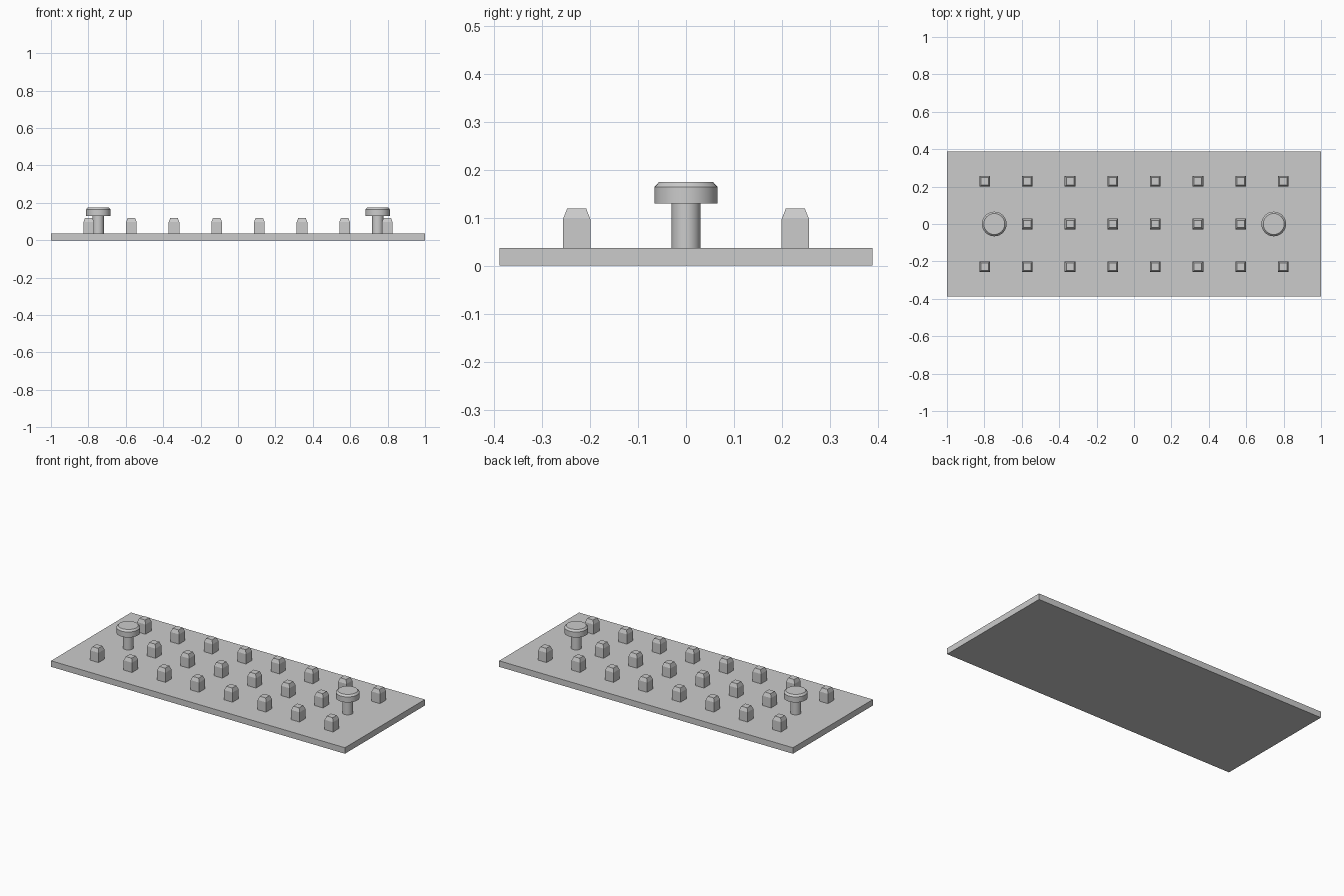
import bpy, bmesh, math
from mathutils import Matrix

if "Cube" in bpy.data.objects:
    bpy.data.objects.remove(bpy.data.objects["Cube"], do_unlink=True)

grey = bpy.data.materials.new("plain grey")
grey.use_nodes = True
grey.diffuse_color = (0.6, 0.6, 0.6, 1)
grey.node_tree.nodes["Principled BSDF"].inputs["Base Color"].default_value = (0.6, 0.6, 0.6, 1)

PLATE_TOP = 0.037
PITCH = 0.228


def finish(name, bm, location):
    mesh = bpy.data.meshes.new(name)
    bmesh.ops.recalc_face_normals(bm, faces=bm.faces)
    bm.to_mesh(mesh)
    bm.free()
    mesh.materials.append(grey)
    obj = bpy.data.objects.new(name, mesh)
    obj.location = location
    bpy.context.collection.objects.link(obj)
    return obj


def copy_to(source, name, location):
    obj = bpy.data.objects.new(name, source.data)
    obj.location = location
    bpy.context.collection.objects.link(obj)


# Base plate
bm = bmesh.new()
bmesh.ops.create_cube(bm, size=1, matrix=Matrix.Diagonal((2, 0.777, PLATE_TOP, 1)))
finish("base_plate", bm, (0, 0, PLATE_TOP / 2))

# Square pegs with tapered tips: extrude a square up, then up and in
bm = bmesh.new()
bmesh.ops.create_grid(bm, x_segments=1, y_segments=1, size=0.0285)
cap = bm.faces[:]
for height, scale in ((0.06, 1), (0.022, 0.7)):
    result = bmesh.ops.extrude_face_region(bm, geom=cap, use_keep_orig=(scale == 1))
    cap = [g for g in result["geom"] if isinstance(g, bmesh.types.BMFace)]
    verts = cap[0].verts[:]
    bmesh.ops.scale(bm, vec=(scale, scale, 1), verts=verts)
    bmesh.ops.translate(bm, vec=(0, 0, height), verts=verts)
    if scale != 1:
        # remove the hidden inner face left at the shoulder
        inner = [f for f in bm.faces if all(abs(v.co.z - 0.06) < 1e-5 for v in f.verts)]
        bmesh.ops.delete(bm, geom=inner, context="FACES_ONLY")

spots = [((col - 3.5) * PITCH, row * PITCH, PLATE_TOP)
         for row in (-1, 0, 1) for col in range(8)
         if row != 0 or 0 < col < 7]
peg = finish("peg_1", bm, spots[0])
for i, spot in enumerate(spots[1:], 2):
    copy_to(peg, f"peg_{i}", spot)

# Round-headed posts: a lathed profile of (radius, height)
profile = [(0.03, 0), (0.03, 0.093), (0.066, 0.093), (0.066, 0.127), (0.056, 0.138)]
SIDES = 32
bm = bmesh.new()
rings = [[bm.verts.new((r * math.cos(a), r * math.sin(a), z))
          for a in (2 * math.pi * k / SIDES for k in range(SIDES))]
         for r, z in profile]
for low, high in zip(rings, rings[1:]):
    for k in range(SIDES):
        n = (k + 1) % SIDES
        bm.faces.new((low[k], low[n], high[n], high[k]))
bm.faces.new(rings[0])
bm.faces.new(rings[-1])
post = finish("right_post", bm, (-0.747, 0, PLATE_TOP))
post.select_set(True)
bpy.context.view_layer.objects.active = post
bpy.ops.object.shade_smooth_by_angle(angle=math.radians(30))
copy_to(post, "left_post", (0.747, 0, PLATE_TOP))
